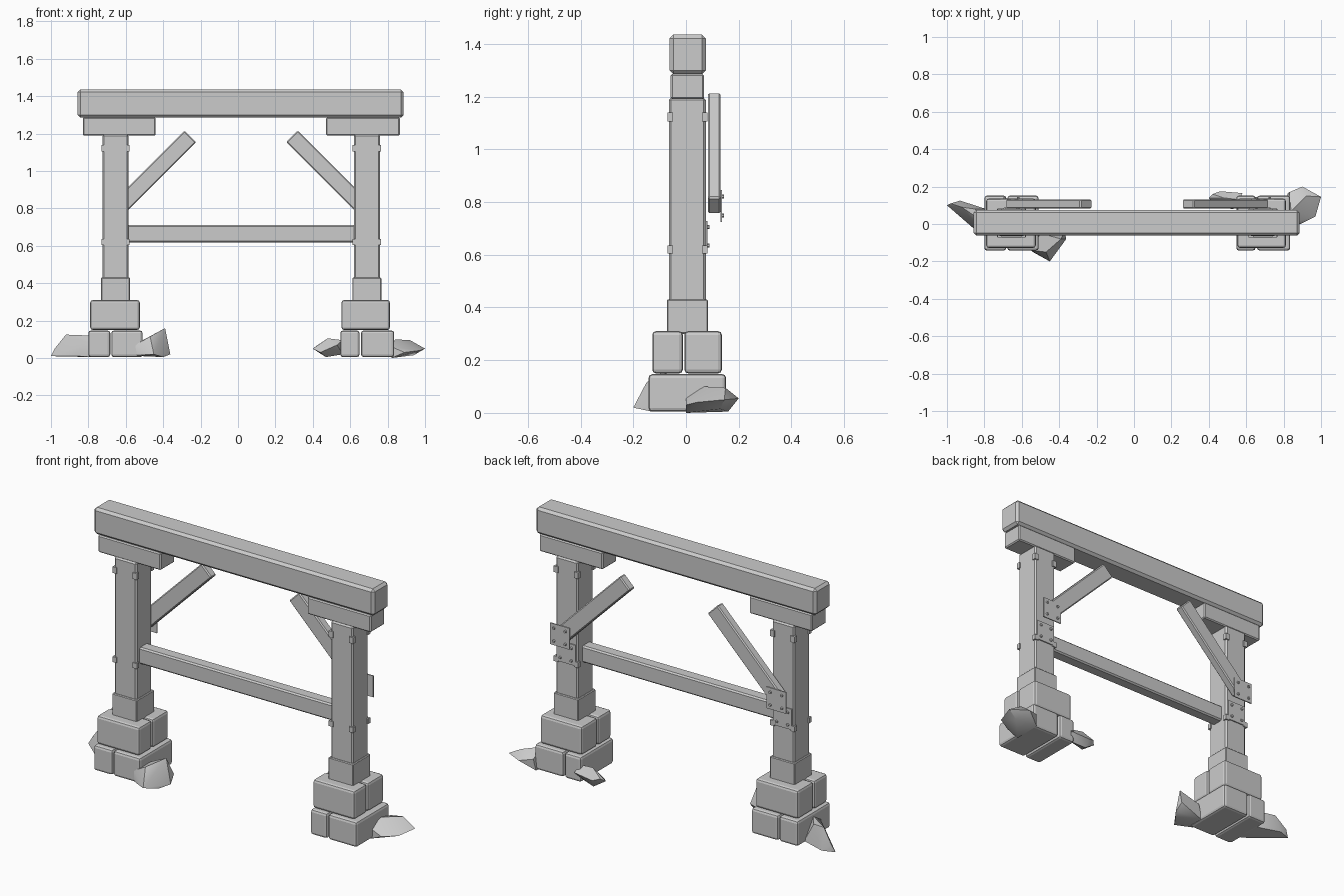
import bpy, bmesh, math
from mathutils import Matrix, Vector

if "Cube" in bpy.data.objects:
    bpy.data.objects.remove(bpy.data.objects["Cube"])


def finish(name, bm):
    bmesh.ops.recalc_face_normals(bm, faces=bm.faces)
    me = bpy.data.meshes.new(name)
    bm.to_mesh(me)
    bm.free()
    ob = bpy.data.objects.new(name, me)
    bpy.context.collection.objects.link(ob)
    return ob


def box(name, x, y, z, bevel=0.0, segments=1):
    """Box from (min, max) ranges with optional chamfered edges."""
    bm = bmesh.new()
    size = [r[1] - r[0] for r in (x, y, z)]
    mid = [(r[0] + r[1]) / 2 for r in (x, y, z)]
    bmesh.ops.create_cube(bm, size=1, matrix=Matrix.Translation(mid) @ Matrix.Diagonal((*size, 1)))
    if bevel:
        bmesh.ops.bevel(bm, geom=bm.edges[:], offset=bevel, segments=segments,
                        profile=0.5, affect='EDGES')
    return finish(name, bm)


def rock(name, points):
    """Faceted stone: the convex hull of a few points."""
    bm = bmesh.new()
    for p in points:
        bm.verts.new(p)
    res = bmesh.ops.convex_hull(bm, input=bm.verts[:])
    bmesh.ops.delete(bm, geom=[g for g in set(res["geom_interior"] + res["geom_unused"])
                               if isinstance(g, bmesh.types.BMVert)], context='VERTS')
    ob = finish(name, bm)
    bpy.ops.object.select_all(action='DESELECT')
    bpy.context.view_layer.objects.active = ob
    ob.select_set(True)
    bpy.ops.object.shade_smooth_by_angle(angle=math.radians(35))


def plate(name, cx, y, cz, half):
    """Metal plate on the back with four bolt heads."""
    box(name, (cx - half, cx + half), (y, y + 0.006), (cz - half, cz + half))
    bm = bmesh.new()
    for sx in (-1, 1):
        for sz in (-1, 1):
            pos = (cx + sx * half * 0.6, y + 0.008, cz + sz * half * 0.6)
            bmesh.ops.create_cone(bm, cap_ends=True, segments=6, radius1=0.009, radius2=0.007,
                                  depth=0.012, matrix=Matrix.Translation(pos)
                                  @ Matrix.Rotation(-math.pi / 2, 4, 'X'))
    finish(name + "_bolts", bm)


# Top beam and cross rail
box("top_beam", (-0.857, 0.885), (-0.062, 0.075), (1.285, 1.435), 0.014)
box("cross_rail", (-0.60, 0.63), (-0.035, 0.035), (0.617, 0.71), 0.008)

# Legs: side, post centre, corbel, upper block and lower block x ranges
legs = [
    ("left", -0.655, (-0.83, -0.44), (-0.79, -0.525), (-0.80, -0.683), (-0.677, -0.51)),
    ("right", 0.689, (0.47, 0.865), (0.553, 0.812), (0.547, 0.65), (0.658, 0.835)),
]
for side, cx, corbel, upper, low_a, low_b in legs:
    box(side + "_corbel", corbel, (-0.058, 0.068), (1.19, 1.286), 0.006)
    box(side + "_post", (cx - 0.069, cx + 0.069), (-0.065, 0.075), (0.30, 1.195), 0.008)
    box(side + "_post_foot", (cx - 0.077, cx + 0.077), (-0.073, 0.083), (0.30, 0.43), 0.004)

    # Corner straps on the post
    for z in ((0.605, 0.635), (1.105, 1.14)):
        for sx in (-1, 1):
            for y in ((-0.071, -0.05), (0.06, 0.081)):
                xs = sorted((cx + sx * 0.05, cx + sx * 0.076))
                box(side + "_corner_strap", xs, y, z)

    # Stone footing
    for y in ((-0.128, -0.012), (-0.006, 0.136)):
        box(side + "_upper_stone", upper, y, (0.15, 0.31), 0.014, 2)
    for x in (low_a, low_b):
        box(side + "_lower_stone", x, (-0.142, 0.152), (0.005, 0.147), 0.014, 2)

    # Diagonal brace behind the post
    inward = 1 if cx < 0 else -1
    foot = Vector((cx, 0.107, 0.785))
    bm = bmesh.new()
    mat = (Matrix.Translation(foot + Vector((inward * 0.2, 0, 0.2)))
           @ Matrix.Rotation(-inward * math.pi / 4, 4, 'Y')
           @ Matrix.Diagonal((0.566, 0.048, 0.088, 1)))
    bmesh.ops.create_cube(bm, size=1, matrix=mat)
    bmesh.ops.bevel(bm, geom=bm.edges[:], offset=0.006, segments=1, affect='EDGES')
    finish(side + "_brace", bm)

    plate(side + "_brace_plate", cx, 0.13, 0.785, 0.06)
    plate(side + "_rail_plate", cx, 0.075, 0.67, 0.058)

# Loose rocks around the footings
rock("rock_outer_left", [
    (-1, 0.1, 0.01), (-0.98, 0.11, 0.05), (-0.93, 0.125, 0.01), (-0.92, 0.09, 0.125),
    (-0.85, 0.08, 0.12), (-0.79, 0.08, 0.01), (-0.79, -0.065, 0.08), (-0.85, -0.03, 0.01),
    (-0.78, -0.06, 0.005), (-0.79, 0.0, 0.12)])
rock("rock_front_left", [
    (-0.55, -0.14, 0.07), (-0.54, -0.15, 0.015), (-0.45, -0.2, 0.02), (-0.47, -0.15, 0.115),
    (-0.39, -0.08, 0.16), (-0.362, -0.08, 0.02), (-0.40, -0.13, 0.005), (-0.37, -0.04, 0.06),
    (-0.52, -0.05, 0.01), (-0.50, -0.05, 0.10)])
rock("rock_inner_right", [
    (0.40, 0.14, 0.05), (0.42, 0.16, 0.065), (0.46, 0.175, 0.05), (0.48, 0.14, 0.105),
    (0.56, 0.13, 0.095), (0.58, 0.165, 0.06), (0.47, 0.15, 0.005), (0.56, 0.13, 0.02),
    (0.44, 0.09, 0.03), (0.53, 0.08, 0.07)])
rock("rock_outer_right", [
    (0.90, 0.2, 0.055), (0.83, 0.17, 0.07), (0.84, 0.07, 0.10), (0.92, 0.15, 0.095),
    (1.0, 0.145, 0.05), (0.97, 0.04, 0.04), (0.89, 0.0, 0.03), (0.94, 0.13, 0.015),
    (0.82, 0.16, 0.005), (0.82, 0.0, 0.0), (0.82, 0.0, 0.06)])
